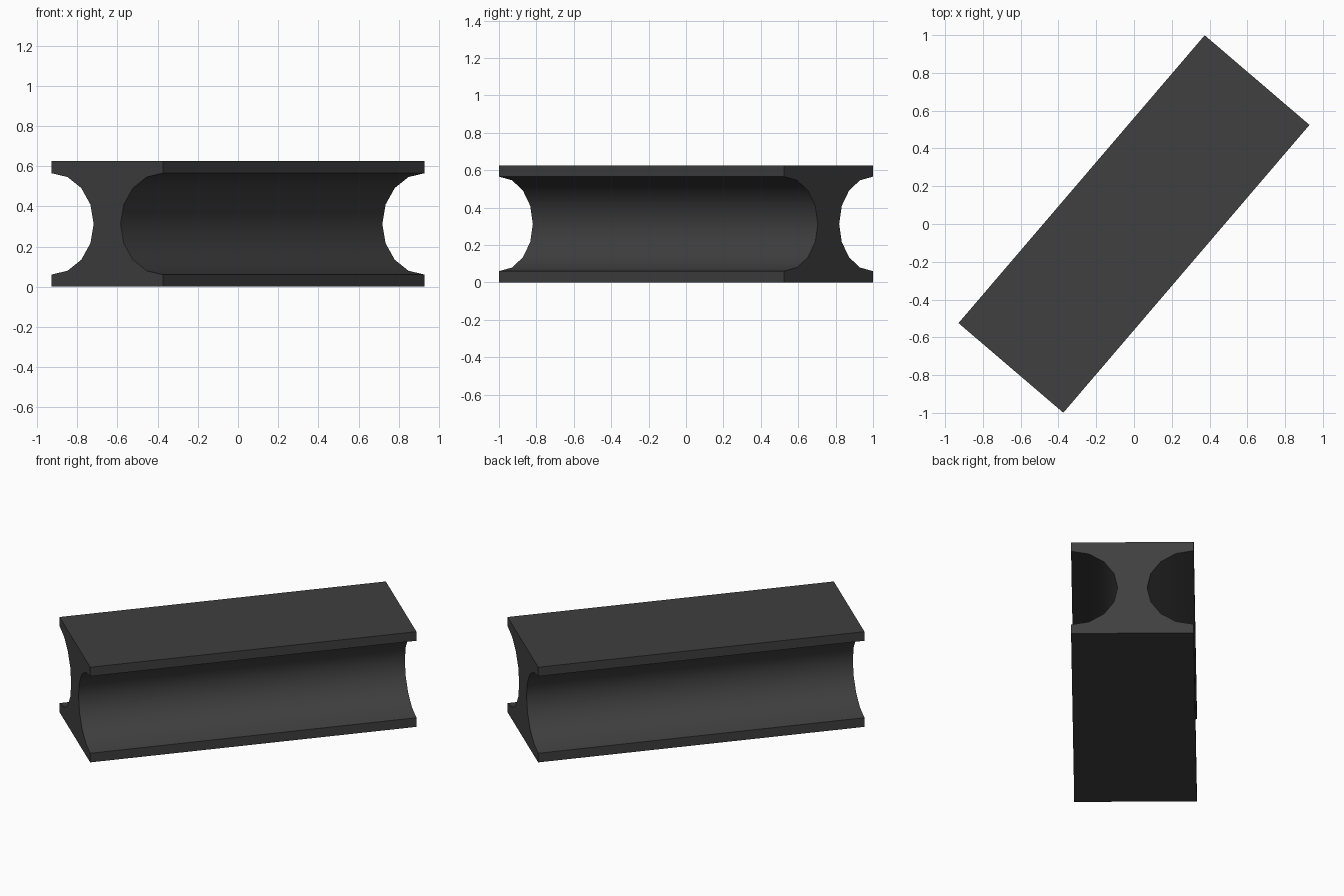
import bpy, bmesh, math

LENGTH, WIDTH, HEIGHT = 2.005, 0.73, 0.625
GROOVE_DEPTH, GROOVE_HALF = 0.277, 0.2525
SEGMENTS = 8

cube = bpy.data.objects.get("Cube")
if cube:
    bpy.data.objects.remove(cube, do_unlink=True)

# Dark grey material
grey = bpy.data.materials.new("dark_grey")
grey.use_nodes = True
color = (0.05, 0.05, 0.05, 1.0)
grey.diffuse_color = color
grey.node_tree.nodes["Principled BSDF"].inputs["Base Color"].default_value = color


def groove_side():
    """Right-hand outline from bottom to top: flange, groove, flange."""
    points = [(WIDTH / 2, 0)]
    for i in range(SEGMENTS + 1):
        a = math.pi * i / SEGMENTS
        points.append((WIDTH / 2 - GROOVE_DEPTH * math.sin(a),
                       HEIGHT / 2 - GROOVE_HALF * math.cos(a)))
    points.append((WIDTH / 2, HEIGHT))
    return points


# Beam cross-section, mirrored and extruded along its length
right = groove_side()
outline = right + [(-y, z) for y, z in reversed(right)]
bm = bmesh.new()
end_face = bm.faces.new([bm.verts.new((-LENGTH / 2, y, z)) for y, z in outline])
extruded = bmesh.ops.extrude_face_region(bm, geom=[end_face], use_keep_orig=True)
far_verts = [g for g in extruded["geom"] if isinstance(g, bmesh.types.BMVert)]
bmesh.ops.translate(bm, verts=far_verts, vec=(LENGTH, 0, 0))
bmesh.ops.recalc_face_normals(bm, faces=bm.faces)
mesh = bpy.data.meshes.new("beam")
bm.to_mesh(mesh)
bm.free()
mesh.materials.append(grey)

# Beam turned diagonally on the ground
beam = bpy.data.objects.new("grooved_beam", mesh)
bpy.context.collection.objects.link(beam)
beam.rotation_euler.z = math.radians(49.46)

# Smooth grooves, sharp rims
bpy.ops.object.select_all(action="DESELECT")
beam.select_set(True)
bpy.context.view_layer.objects.active = beam
bpy.ops.object.shade_smooth_by_angle(angle=math.radians(35))
